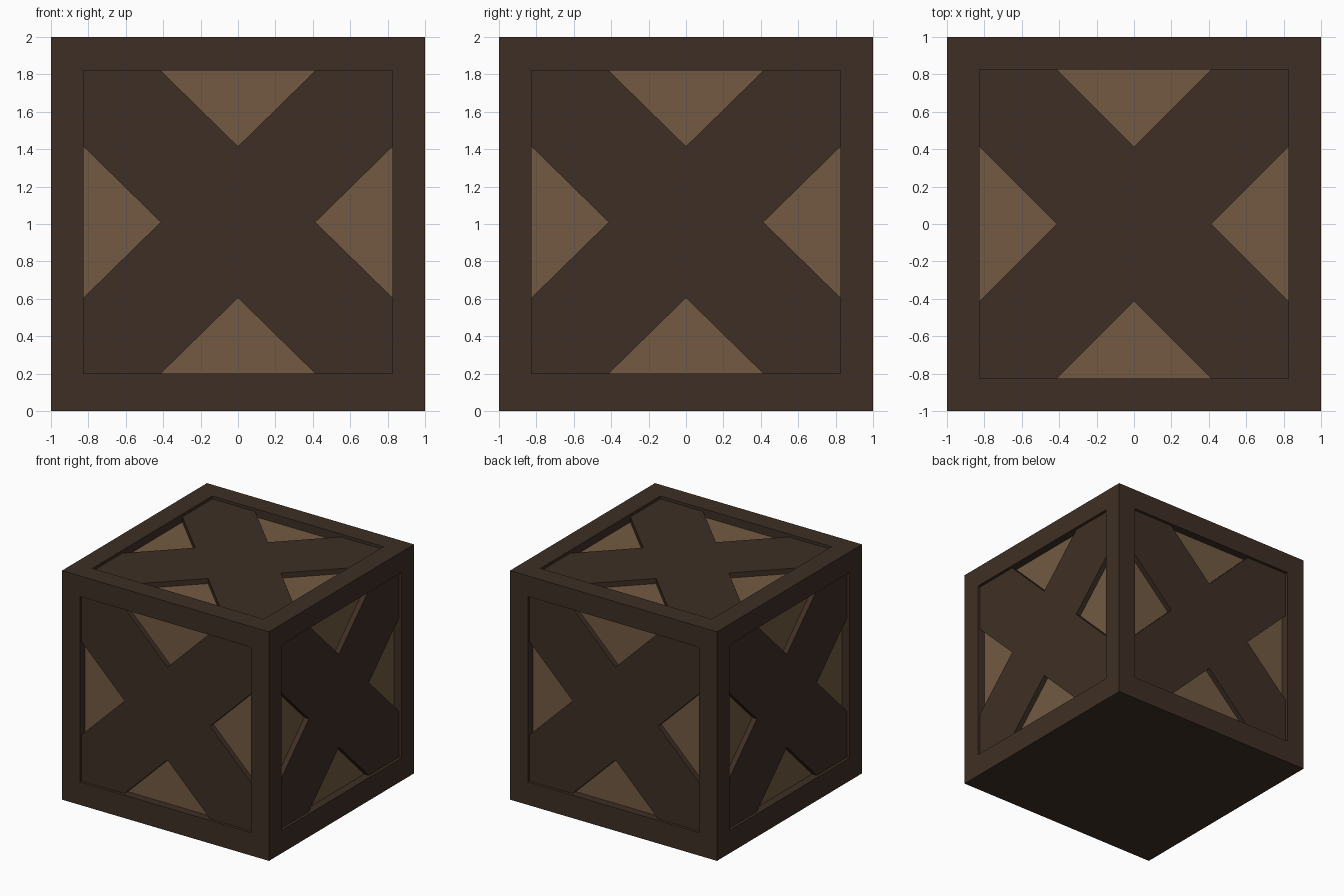
import bpy, bmesh, math
from mathutils import Matrix, Vector

if "Cube" in bpy.data.objects:
    bpy.data.objects.remove(bpy.data.objects["Cube"])

H = 0.827            # half size of the framed openings
Z0, Z1 = 0.20, 1.82  # bottom and top of the side openings
PANEL = 0.07         # depth of the panels behind the frame
BRACE = 0.025        # depth of the cross braces behind the frame


def material(name, rgb):
    m = bpy.data.materials.new(name)
    m.diffuse_color = (*rgb, 1)
    m.use_nodes = True
    m.node_tree.nodes["Principled BSDF"].inputs["Base Color"].default_value = m.diffuse_color
    return m


dark = material("dark_wood", (0.048, 0.028, 0.018))
light = material("light_wood", (0.168, 0.102, 0.054))


def add(name, bm, mat):
    bmesh.ops.recalc_face_normals(bm, faces=bm.faces)
    me = bpy.data.meshes.new(name)
    bm.to_mesh(me)
    bm.free()
    me.materials.append(mat)
    ob = bpy.data.objects.new(name, me)
    bpy.context.collection.objects.link(ob)
    return ob


def box(lo, hi):
    bm = bmesh.new()
    bmesh.ops.create_cube(bm, size=1)
    for v in bm.verts:
        v.co = [a if c < 0 else b for c, a, b in zip(v.co, lo, hi)]
    bm.normal_update()
    return bm


# Outer frame: solid base, recessed openings on the sides and top
bm = box((-1, -1, 0), (1, 1, 2))
faces = [f for f in bm.faces if f.normal.z > -0.5]
bmesh.ops.inset_individual(bm, faces=faces, thickness=1 - H, use_even_offset=True)
for v in {v for f in faces for v in f.verts}:
    if v.co.z < 1.9:
        v.co.z = Z0 if v.co.z < 1 else Z1
for f in faces:
    n = f.normal.copy()
    new = bmesh.ops.extrude_discrete_faces(bm, faces=[f])["faces"][0]
    bmesh.ops.translate(bm, verts=new.verts, vec=-n * PANEL)
    bm.faces.remove(new)
add("crate_frame", bm, dark)

# Panel box visible through the openings
p = 1 - PANEL
add("inner_panels", box((-p, -p, PANEL), (p, p, 2 - PANEL)), light)


# Cross brace: one arm outline turned four times, then thickened
def brace(name, matrix, half_v):
    k = H / 2
    arm = [Vector((H, k)), Vector((H, H)), Vector((k, H)), Vector((0, k))]
    bm = bmesh.new()
    verts = []
    for i in range(4):
        rot = Matrix.Rotation(i * math.pi / 2, 2)
        for q in arm:
            r = rot @ q
            verts.append(bm.verts.new((r.x, r.y * half_v / H, 0)))
    f = bm.faces.new(verts)
    ext = bmesh.ops.extrude_face_region(bm, geom=[f])["geom"]
    bmesh.ops.translate(bm, verts=[g for g in ext if isinstance(g, bmesh.types.BMVert)],
                        vec=(0, 0, BRACE - PANEL - 0.005))
    bm.transform(matrix)
    add(name, bm, dark)


upright = Matrix.Translation((0, BRACE - 1, (Z0 + Z1) / 2)) @ Matrix.Rotation(math.pi / 2, 4, 'X')
for i, side in enumerate(("front", "right", "back", "left")):
    brace(side + "_cross_brace", Matrix.Rotation(i * math.pi / 2, 4, 'Z') @ upright, (Z1 - Z0) / 2)
brace("top_cross_brace", Matrix.Translation((0, 0, 2 - BRACE)), H)
